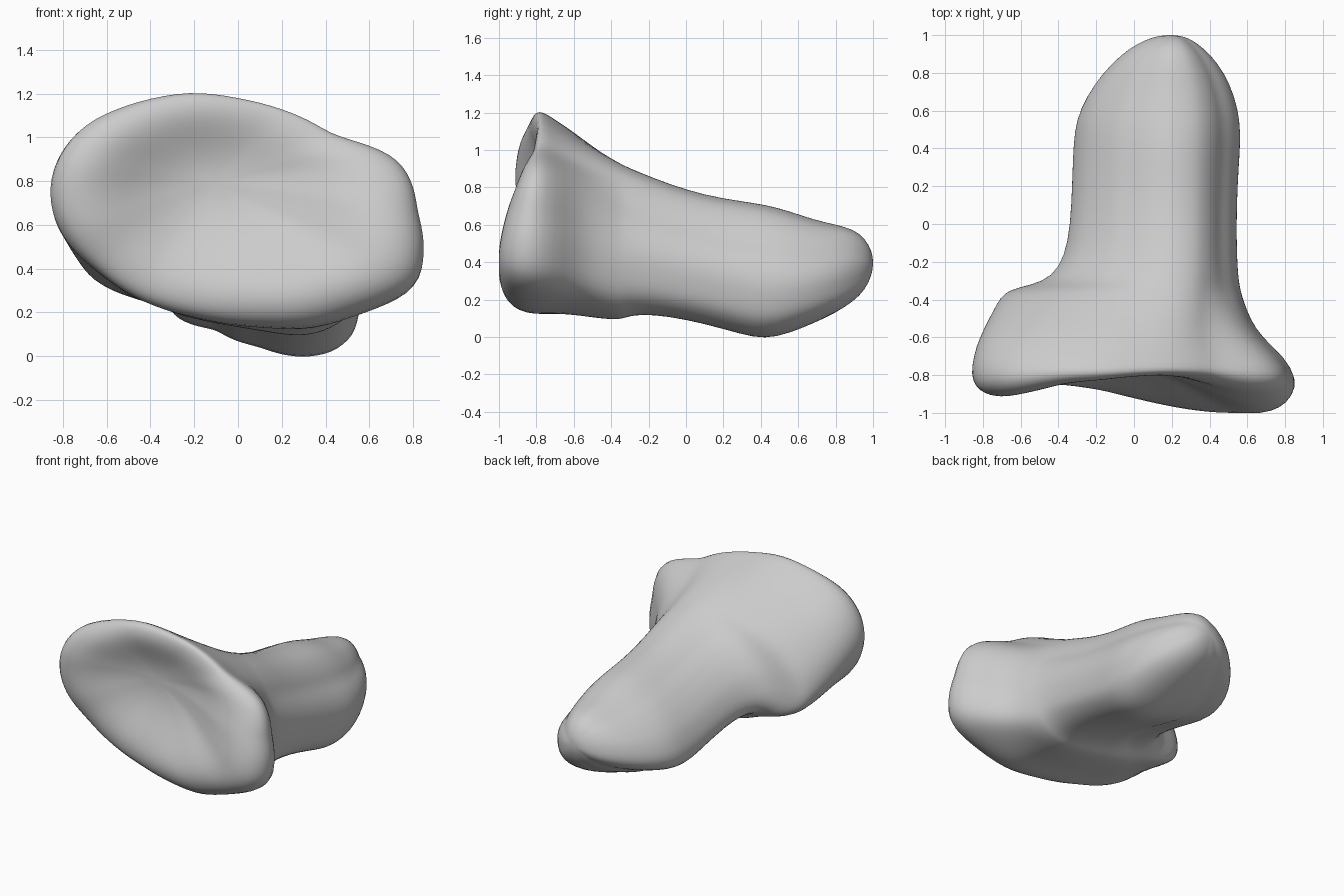
import bpy, bmesh, math
from mathutils import Vector

cube = bpy.data.objects.get("Cube")
if cube:
    bpy.data.objects.remove(cube, do_unlink=True)

SIDES = 48

# Rim of the flared head: x, z and the depth of the swollen lip inside it
HEAD = [(-.865, .7, -.91), (-.84, .9, -.92), (-.71, 1.07, -.9), (-.4, 1.19, -.84),
        (-.2, 1.22, -.83), (0, 1.19, -.81), (.2, 1.14, -.8), (.45, 1.01, -.82),
        (.75, .91, -.88), (.84, .65, -.96), (.872, .45, -1), (.855, .34, -1.01),
        (.8, .28, -1.01), (.55, .18, -1.005), (.33, .115, -.98), (.1, .125, -.94),
        (-.2, .17, -.88), (-.45, .25, -.85), (-.65, .39, -.86), (-.81, .55, -.9)]

# Shaft cross-section in a unit box: sloped left flank, steep right wall
SHAFT = [(0, .38), (.04, .53), (.13, .69), (.22, .79), (.36, .89), (.6, 1),
         (.76, .95), (.9, .7), (1, .28), (.97, .14), (.88, .04), (.74, 0),
         (.48, .07), (.25, .18), (.12, .21), (.02, .27)]

# Stations from head to tip: y, left x, right x, bottom z, top z
STATIONS = [(-.7, -.85, .8, .125, 1.17), (-.6, -.83, .67, .115, 1.11),
            (-.5, -.79, .61, .1, 1.045), (-.42, -.75, .58, .09, .99),
            (-.36, -.71, .56, .09, .95), (-.335, -.63, .555, .095, .935),
            (-.31, -.49, .55, .105, .92), (-.24, -.4, .54, .12, .885),
            (-.1, -.35, .535, .11, .825), (.1, -.335, .535, .07, .76),
            (.3, -.33, .545, .01, .73), (.42, -.325, .555, -.02, .715),
            (.55, -.315, .555, .015, .68), (.68, -.255, .525, .07, .63),
            (.8, -.17, .475, .125, .605), (.9, -.07, .4, .19, .58),
            (.96, .02, .33, .25, .53), (.995, .11, .27, .33, .46)]
CREST = .6
CREST_X = .2


def resample(points):
    """Read a closed unit-box outline at even angles about its centre."""
    polar = []
    for p in points:
        u, v = p[0] - .5, p[1] - .5
        polar.append((math.atan2(v, u) % math.tau, math.hypot(u, v), p[-1]))
    polar.sort()
    first, last = polar[0], polar[-1]
    polar = ([(last[0] - math.tau, *last[1:])] + polar
             + [(first[0] + math.tau, *first[1:])])
    result = []
    for i in range(SIDES):
        angle = math.tau * i / SIDES
        for a, b in zip(polar, polar[1:]):
            if a[0] <= angle <= b[0]:
                t = (angle - a[0]) / max(b[0] - a[0], 1e-6)
                radius = a[1] + (b[1] - a[1]) * t
                extra = a[2] + (b[2] - a[2]) * t
                result.append((.5 + radius * math.cos(angle),
                               .5 + radius * math.sin(angle), extra))
                break
    return result


def smoothstep(t):
    t = min(max(t, 0), 1)
    return t * t * (3 - 2 * t)


def place_x(u, left, right):
    """Keep the crest in line while each flank stretches on its own."""
    if u < CREST:
        return left + (CREST_X - left) * u / CREST
    return CREST_X + (right - CREST_X) * (u - CREST) / (1 - CREST)


X0, X1, Z0, Z1 = -.865, .872, .115, 1.22
head = resample([((x - X0) / (X1 - X0), (z - Z0) / (Z1 - Z0), y) for x, z, y in HEAD])
shaft = resample(SHAFT)

# Front face: a hollow middle, a swollen lip, then a rounded roll to the rim
dish = Vector((-.12, -.75, .8))
rings = []
for scale, back in ((.15, .97), (.3, .82), (.45, .55), (.6, .22), (.72, .03),
                    (.82, 0), (.91, .1), (.97, .33), (1, .7)):
    ring = []
    for u, v, lip in head:
        rim = Vector((X0 + u * (X1 - X0), lip, Z0 + v * (Z1 - Z0)))
        point = dish.lerp(rim, scale)
        point.y = lip + (dish.y - lip) * back
        ring.append(point)
    rings.append(ring)

# Back of the head melting into the shaft and its rounded tip
for y, left, right, bottom, top in STATIONS:
    blend = smoothstep((y + .72) / .56)
    ring = []
    for h, s in zip(head, shaft):
        u = h[0] + (s[0] - h[0]) * blend
        v = h[1] + (s[1] - h[1]) * blend
        ring.append(Vector((place_x(u, left, right), y, bottom + v * (top - bottom))))
    rings.append(ring)

# Skin the rings and close both ends
bm = bmesh.new()
loops = [[bm.verts.new(p) for p in ring] for ring in rings]
for a, b in zip(loops, loops[1:]):
    for i in range(SIDES):
        j = (i + 1) % SIDES
        bm.faces.new((a[i], a[j], b[j], b[i]))
for loop, centre in ((loops[0], dish), (loops[-1], Vector((.19, 1.005, .4)))):
    pole = bm.verts.new(centre)
    for i in range(SIDES):
        bm.faces.new((loop[i], loop[(i + 1) % SIDES], pole))

# Soften the joins between stations
bmesh.ops.smooth_vert(bm, verts=bm.verts, factor=.3,
                      use_axis_x=True, use_axis_y=True, use_axis_z=True)
bmesh.ops.recalc_face_normals(bm, faces=bm.faces)

mesh = bpy.data.meshes.new("flared_bone")
bm.to_mesh(mesh)
bm.free()
bone = bpy.data.objects.new("flared_bone", mesh)
bpy.context.collection.objects.link(bone)

grey = bpy.data.materials.new("plain_grey")
grey.use_nodes = True
colour = (.6, .6, .6, 1)
grey.diffuse_color = colour
grey.node_tree.nodes["Principled BSDF"].inputs["Base Color"].default_value = colour
mesh.materials.append(grey)

bone.modifiers.new("smooth_surface", 'SUBSURF').levels = 1
bpy.ops.object.select_all(action='DESELECT')
bone.select_set(True)
bpy.context.view_layer.objects.active = bone
bpy.ops.object.shade_smooth()
